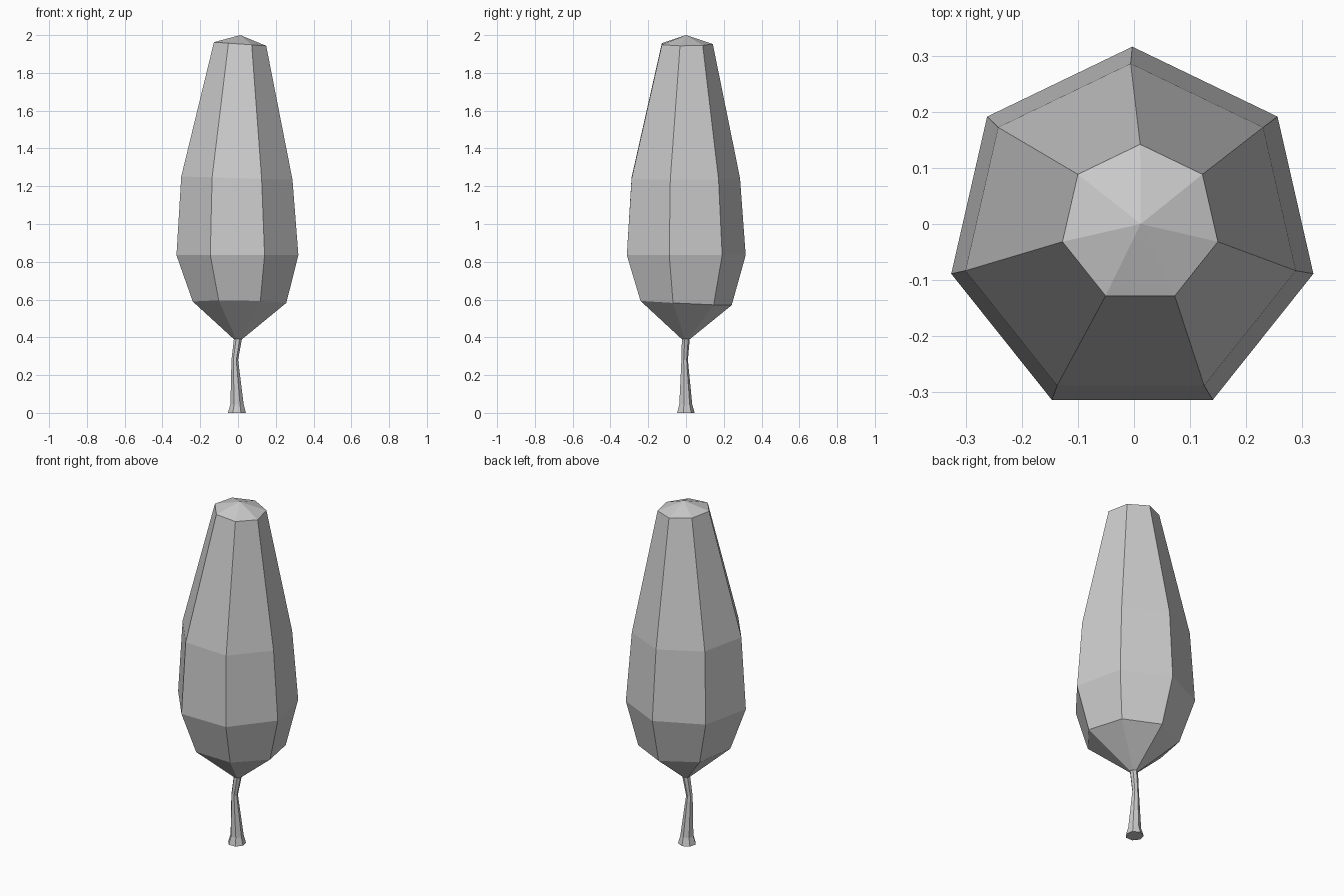
import bpy, bmesh
from math import sin, cos, pi

if "Cube" in bpy.data.objects:
    bpy.data.objects.remove(bpy.data.objects["Cube"])

SIDES = 7


def lofted(name, rings, tip=None):
    """Skin seven-sided rings given as (cx, cy, z, radius, x slope, y slope)."""
    bm = bmesh.new()
    loops = []
    for cx, cy, z, r, sx, sy in rings:
        loop = []
        for i in range(SIDES):
            a = pi / 2 + 2 * pi * i / SIDES
            dx, dy = r * cos(a), r * sin(a)
            loop.append(bm.verts.new((cx + dx, cy + dy, z + sx * dx + sy * dy)))
        loops.append(loop)
    for low, high in zip(loops, loops[1:]):
        for i in range(SIDES):
            j = (i + 1) % SIDES
            bm.faces.new((low[i], low[j], high[j], high[i]))
    bm.faces.new(loops[0][::-1])
    if tip:
        top = bm.verts.new(tip)
        for i in range(SIDES):
            bm.faces.new((loops[-1][i], loops[-1][(i + 1) % SIDES], top))
    else:
        bm.faces.new(loops[-1])
    bmesh.ops.recalc_face_normals(bm, faces=bm.faces)
    mesh = bpy.data.meshes.new(name)
    bm.to_mesh(mesh)
    bm.free()
    obj = bpy.data.objects.new(name, mesh)
    bpy.context.collection.objects.link(obj)
    return obj


# Slightly crooked trunk with a flared foot
lofted("trunk", [
    (-0.006, -0.003, 0.0, 0.049, 0, 0),
    (-0.005, -0.003, 0.045, 0.036, 0, 0),
    (-0.017, -0.008, 0.28, 0.018, 0, 0),
    (0.0, -0.002, 0.395, 0.022, 0, 0),
])

# Tall tapering crown
lofted("foliage", [
    (0.0, -0.002, 0.39, 0.022, 0, 0),
    (0.008, -0.012, 0.583, 0.254, -0.015, -0.05),
    (-0.003, -0.015, 0.835, 0.331, 0, 0),
    (-0.006, -0.016, 1.243, 0.302, -0.03, 0),
    (0.011, 0.0, 1.953, 0.142, -0.07, 0),
], tip=(0.012, 0.0, 2.0))
